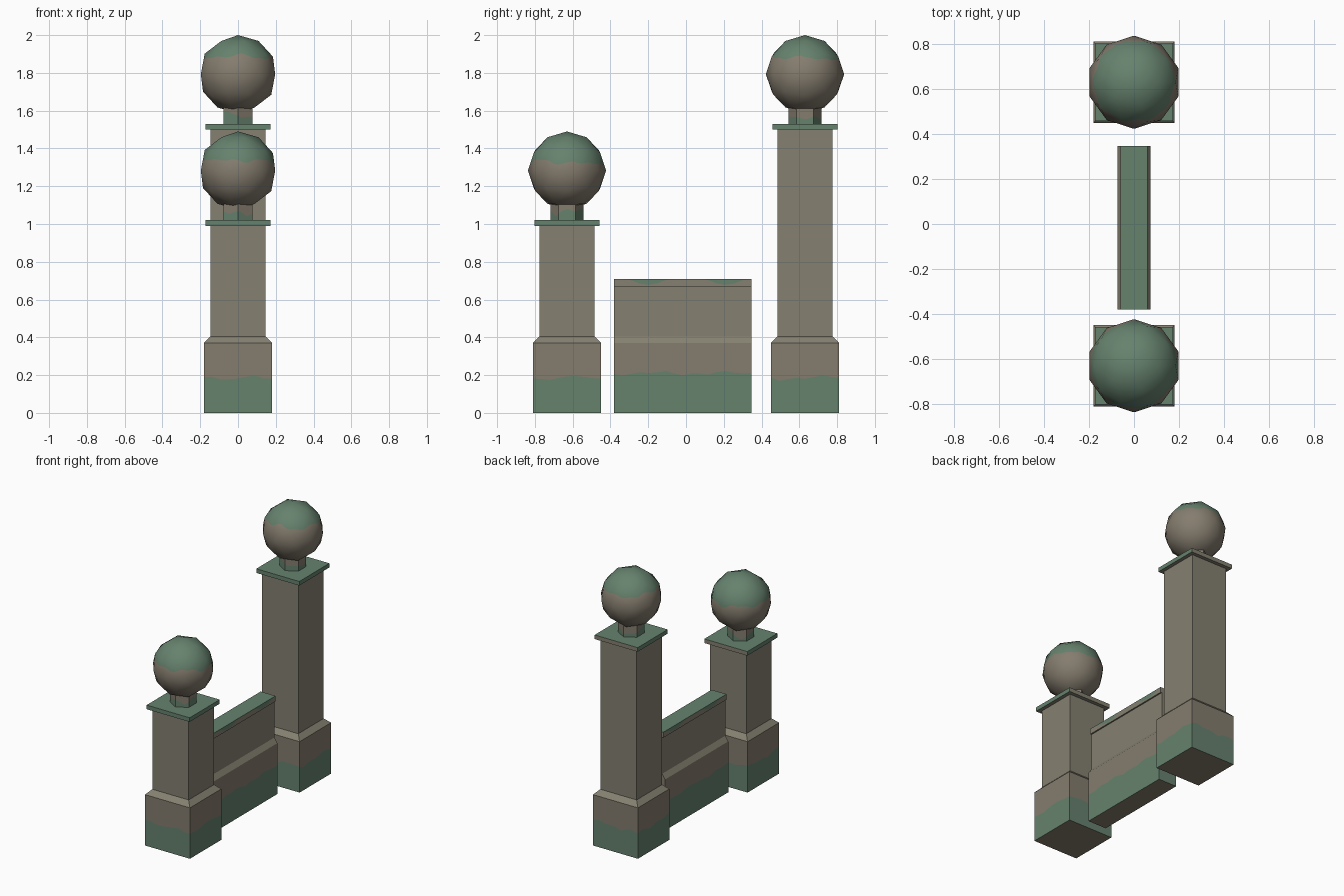
import bpy, bmesh, math
from mathutils import Vector

if "Cube" in bpy.data.objects:
    bpy.data.objects.remove(bpy.data.objects["Cube"])


def material(name, rgb):
    m = bpy.data.materials.new(name)
    m.diffuse_color = (*rgb, 1)
    m.use_nodes = True
    m.node_tree.nodes["Principled BSDF"].inputs["Base Color"].default_value = m.diffuse_color
    return m


STONE = material("olive_stone", (0.233, 0.216, 0.165))
WARM = material("warm_stone", (0.233, 0.203, 0.157))
MOSS = material("moss_green", (0.133, 0.223, 0.155))


def wobble(p, seed):
    """Small irregular height offset for the moss edge."""
    a = p.x * 23 + p.y * 17 + seed
    return 0.5 * math.sin(a) + 0.3 * math.sin(2.3 * a + seed) + 0.2 * math.sin(5.1 * (p.x - p.y) * 9)


def slice_up(bm, step=0.045):
    """Vertical slices so the moss line can be uneven."""
    for axis in (0, 1):
        lo = min(v.co[axis] for v in bm.verts)
        hi = max(v.co[axis] for v in bm.verts)
        n = max(2, round((hi - lo) / step))
        for k in range(1, n):
            co, no = Vector(), Vector()
            co[axis] = lo + (hi - lo) * k / n
            no[axis] = 1
            geom = bm.verts[:] + bm.edges[:] + bm.faces[:]
            bmesh.ops.bisect_plane(bm, geom=geom, plane_co=co, plane_no=no, dist=1e-5)


def add_moss(bm, field):
    """Cut faces where field(point) is zero; the positive side turns to moss."""
    val = {v: field(v.co) for v in bm.verts}
    cut = set()
    for e in bm.edges[:]:
        a, b = e.verts
        if val[a] * val[b] < 0:
            _, nv = bmesh.utils.edge_split(e, a, val[a] / (val[a] - val[b]))
            val[nv] = 0.0
            cut.add(nv)
    for f in bm.faces[:]:
        on = [v for v in f.verts if v in cut]
        if len(on) == 2 and len(f.verts) > 3:
            bmesh.utils.face_split(f, on[0], on[1])
    bm.normal_update()
    for f in bm.faces:
        if f.normal.z > -0.9 and sum(val[v] for v in f.verts) > 0:
            f.material_index = 2


def finish(bm, name, centre=None):
    me = bpy.data.meshes.new(name)
    bm.to_mesh(me)
    bm.free()
    for m in (STONE, WARM, MOSS):
        me.materials.append(m)
    ob = bpy.data.objects.new(name, me)
    bpy.context.collection.objects.link(ob)
    if centre:  # round part: smooth radial normals
        for p in me.polygons:
            p.use_smooth = True
        me.normals_split_custom_set_from_vertices([(v.co - centre).normalized() for v in me.vertices])
    return ob


def loft(rings):
    """Stack of closed rings (lists of points) with both ends capped."""
    bm = bmesh.new()
    loops = [[bm.verts.new(p) for p in r] for r in rings]
    n = len(loops[0])
    for a, b in zip(loops, loops[1:]):
        for i in range(n):
            j = (i + 1) % n
            bm.faces.new((a[i], a[j], b[j], b[i]))
    bm.faces.new(loops[0][::-1])
    bm.faces.new(loops[-1])
    bm.normal_update()
    return bm


def rect(hx, hy, cy, z):
    return [(-hx, cy - hy, z), (hx, cy - hy, z), (hx, cy + hy, z), (-hx, cy + hy, z)]


def plinth_colour(bm):
    for f in bm.faces:
        f.material_index = 1 if f.calc_center_median().z < 0.37 else 0


def pillar(label, cy, top, ball_z, ball_moss, seed):
    # stepped square post
    bm = loft([rect(h, h, cy, z) for h, z in ((0.181, 0), (0.181, 0.37), (0.146, 0.405), (0.146, top))])
    slice_up(bm)
    plinth_colour(bm)
    add_moss(bm, lambda p: 0.185 + 0.018 * wobble(p, seed) - p.z)
    finish(bm, label + "_pillar")

    # cap slab, mossy except underneath and on the back
    bm = loft([rect(0.173, 0.173, cy, z) for z in (top, top + 0.03)])
    for f in bm.faces:
        f.material_index = 0 if f.normal.z < -0.5 or f.normal.y > 0.5 else 2
    finish(bm, label + "_cap")

    # six sided neck
    ring = [(0.088 * math.cos(math.radians(90 + 60 * k)), cy + 0.088 * math.sin(math.radians(90 + 60 * k)))
            for k in range(6)]
    bm = loft([[(x, y, z) for x, y in ring] for z in (top + 0.03, top + 0.125)])
    slice_up(bm, 0.03)
    for f in bm.faces:
        f.material_index = 1
    add_moss(bm, lambda p: top + 0.07 + 0.03 * wobble(p, seed + 2) - p.z)
    finish(bm, label + "_neck")

    # ball finial
    c = Vector((0, cy, ball_z))
    bm = bmesh.new()
    bmesh.ops.create_icosphere(bm, subdivisions=2, radius=0.207)
    bmesh.ops.subdivide_edges(bm, edges=bm.edges[:], cuts=3, use_grid_fill=True)
    bmesh.ops.translate(bm, verts=bm.verts[:], vec=c)
    for f in bm.faces:
        f.material_index = 1
    add_moss(bm, lambda p: p.z - ball_z - ball_moss - 0.017 * wobble(p - c, seed) + 0.06 * (p.y - cy))
    finish(bm, label + "_ball", c)


pillar("short", -0.63, 0.99, 1.283, 0.045, 1.0)
pillar("tall", 0.63, 1.50, 1.793, 0.085, 4.0)

# low wall between the pillars
WY, WH = -0.017, 0.363
bm = loft([rect(h, WH, WY, z) for h, z in ((0.074, 0), (0.074, 0.37), (0.05, 0.405), (0.05, 0.67))])
slice_up(bm)
plinth_colour(bm)
add_moss(bm, lambda p: 0.21 + 0.014 * wobble(p, 2.5) - p.z)
finish(bm, "low_wall")

# wall coping with moss creeping over its edge
bm = loft([rect(0.06, WH, WY, z) for z in (0.67, 0.71)])
slice_up(bm)
add_moss(bm, lambda p: p.z - 0.708 + 0.03 * max(0, math.cos(2 * math.pi * (p.y + 0.2) / 0.41)))
finish(bm, "wall_coping")
